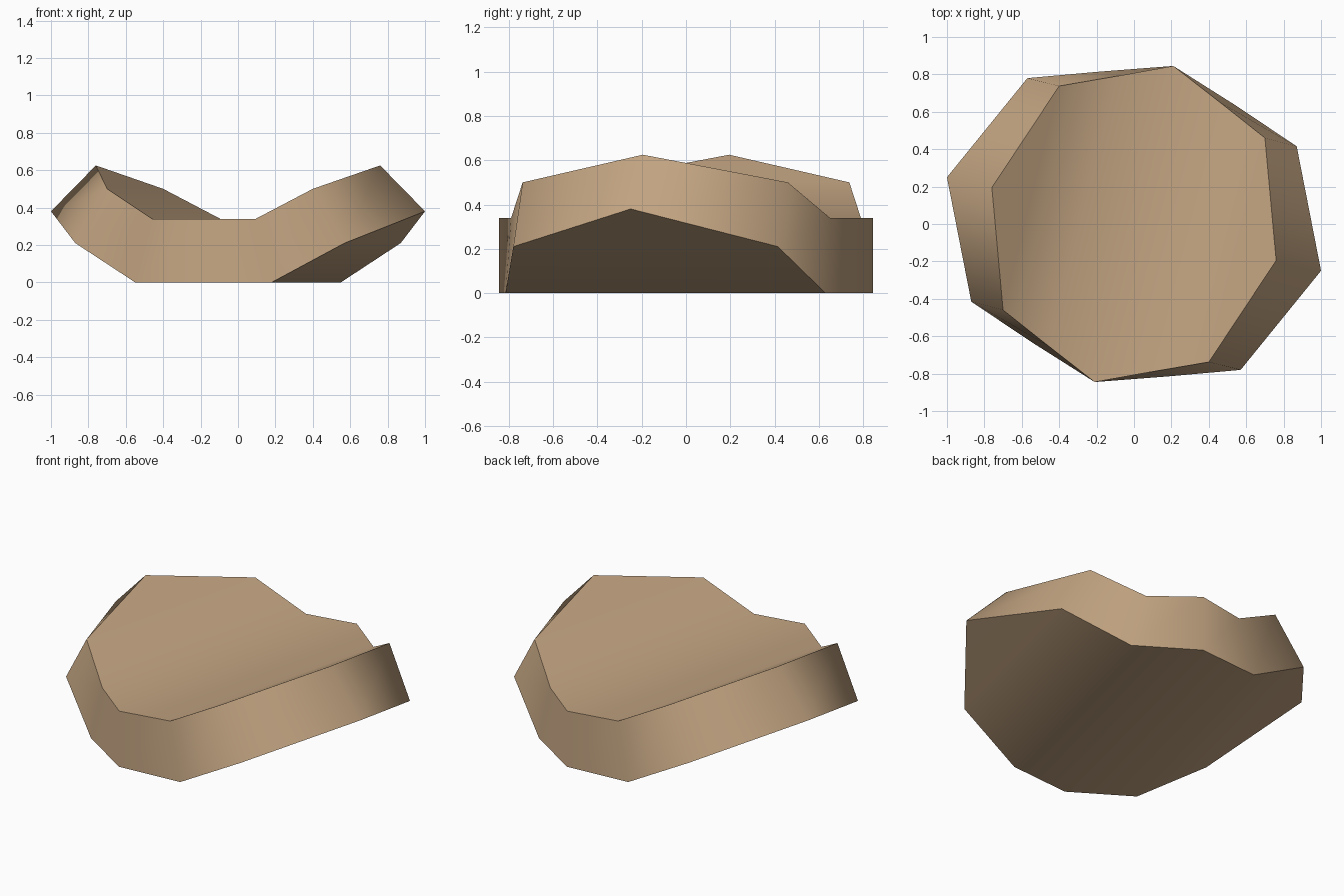
import bpy
import bmesh

cube = bpy.data.objects.get("Cube")
if cube:
    bpy.data.objects.remove(cube, do_unlink=True)

# Half outlines of the bent slab; the other half is a half turn about z
UPPER_HALF = [(-0.76, 0.195, 0.625), (-0.40, 0.738, 0.50), (-0.095, 0.79, 0.34),
              (0.21, 0.845, 0.34), (0.46, 0.65, 0.34), (0.70, 0.46, 0.50)]
LOWER_HALF = [(-1.0, 0.25, 0.38), (-0.57, 0.78, 0.21), (-0.18, 0.815, 0),
              (0.21, 0.845, 0), (0.55, 0.63, 0), (0.87, 0.415, 0.21)]


def add_ring(bm, half):
    full = half + [(-x, -y, z) for x, y, z in half]
    return [bm.verts.new(p) for p in full]


def add_sheet(bm, ring):
    """Fill a ring with strips that follow the parallel bend lines."""
    n = len(ring)
    bm.faces.new((ring[0], ring[1], ring[-1]))
    for i in range(1, n // 2 - 1):
        bm.faces.new((ring[i], ring[i + 1], ring[n - i - 1], ring[n - i]))
    mid = n // 2
    bm.faces.new((ring[mid - 1], ring[mid], ring[mid + 1]))


bm = bmesh.new()
upper = add_ring(bm, UPPER_HALF)
lower = add_ring(bm, LOWER_HALF)
add_sheet(bm, upper)
add_sheet(bm, lower)

# Sloping rim
count = len(upper)
for i in range(count):
    j = (i + 1) % count
    bm.faces.new((upper[i], upper[j], lower[j], lower[i]))
bmesh.ops.recalc_face_normals(bm, faces=bm.faces[:])

# Smooth sheets and rim, with crisp edges where they meet
for face in bm.faces:
    face.smooth = True
for ring in (upper, lower):
    for i in range(count):
        bm.edges.get((ring[i], ring[(i + 1) % count])).smooth = False

mesh = bpy.data.meshes.new("curved_chip")
bm.to_mesh(mesh)
bm.free()
chip = bpy.data.objects.new("curved_chip", mesh)
bpy.context.collection.objects.link(chip)

# Tan colour
tan = bpy.data.materials.new("tan")
tan.use_nodes = True
colour = (0.54, 0.37, 0.22, 1)
tan.diffuse_color = colour
tan.node_tree.nodes["Principled BSDF"].inputs["Base Color"].default_value = colour
mesh.materials.append(tan)
